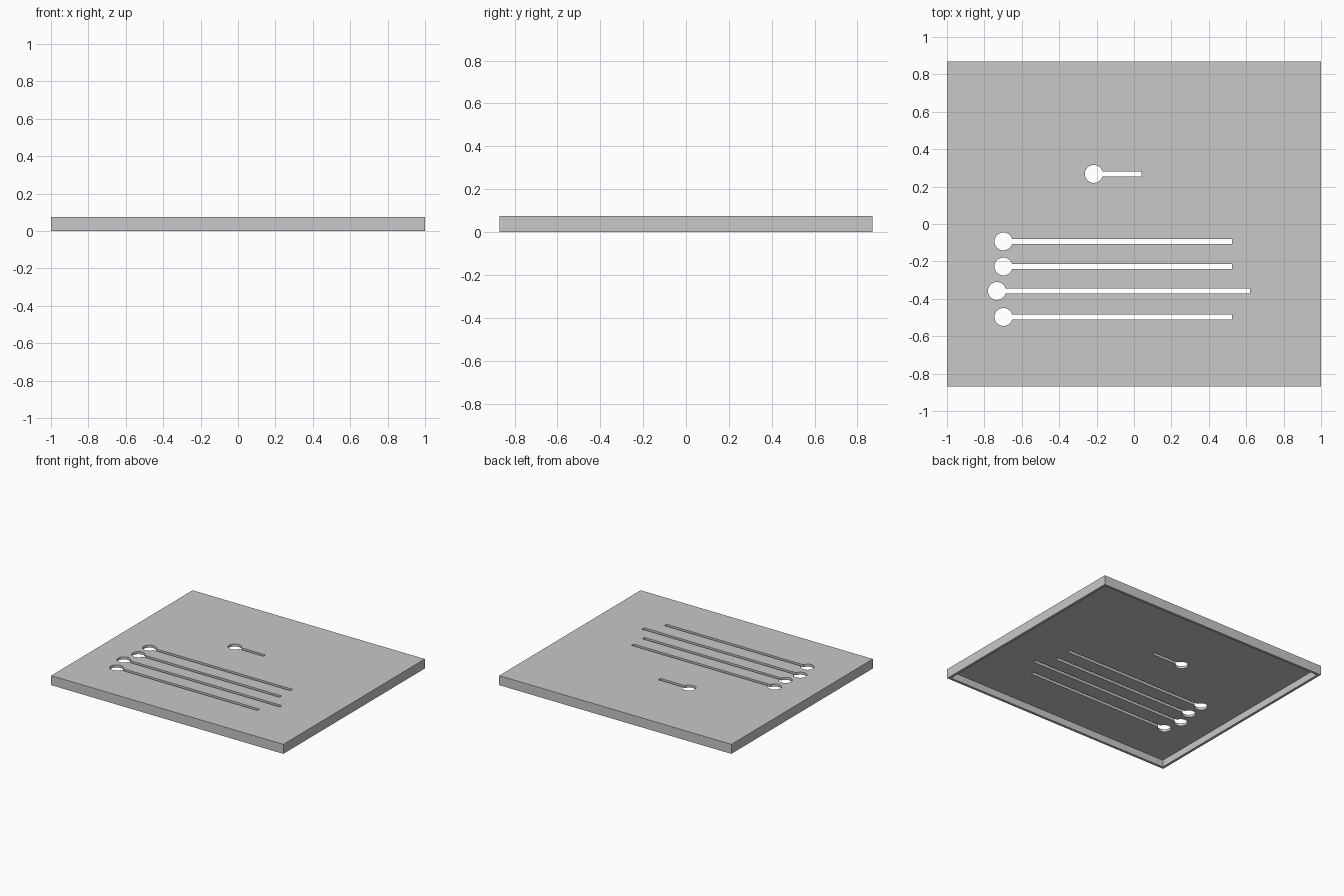
import bpy, bmesh, math

if "Cube" in bpy.data.objects:
    bpy.data.objects.remove(bpy.data.objects["Cube"])

HX, HY, H = 1.0, 0.87, 0.074   # half width, half depth, height
WALL, TOP = 0.02, 0.02         # rim and top plate thickness
HOLE_R, SLOT_R = 0.048, 0.0135 # round hole radius, slot half width

grey = bpy.data.materials.new("light_grey")
grey.diffuse_color = (0.58, 0.58, 0.58, 1)
grey.use_nodes = True
grey.node_tree.nodes["Principled BSDF"].inputs["Base Color"].default_value = grey.diffuse_color


def prism(name, outline, z0, z1):
    """Closed prism from a flat counter-clockwise outline."""
    bm = bmesh.new()
    face = bm.faces.new([bm.verts.new((x, y, z0)) for x, y in outline])
    new = bmesh.ops.extrude_face_region(bm, geom=[face])["geom"]
    for v in new:
        if isinstance(v, bmesh.types.BMVert):
            v.co.z = z1
    bmesh.ops.recalc_face_normals(bm, faces=bm.faces)
    mesh = bpy.data.meshes.new(name)
    bm.to_mesh(mesh)
    bm.free()
    mesh.materials.append(grey)
    ob = bpy.data.objects.new(name, mesh)
    bpy.context.collection.objects.link(ob)
    return ob


def rect(hx, hy):
    return [(-hx, -hy), (hx, -hy), (hx, hy), (-hx, hy)]


def keyhole(cx, cy, end):
    """Round hole at the left with a straight slot running to x = end."""
    a = math.asin(SLOT_R / HOLE_R)
    n = 32
    arc = [a + (2 * math.pi - 2 * a) * i / n for i in range(n + 1)]
    pts = [(cx + HOLE_R * math.cos(t), cy + HOLE_R * math.sin(t)) for t in arc]
    return pts + [(end, cy - SLOT_R), (end, cy + SLOT_R)]


# Shallow cover, open underneath
cover = prism("cover_panel", rect(HX, HY), 0, H)
cutters = [prism("underside_cutter", rect(HX - WALL, HY - WALL), -0.1, H - TOP)]

# Keyhole slots: hole x, hole y, slot end x
for cx, cy, end in [(-0.215, 0.268, 0.04),
                    (-0.698, -0.093, 0.525),
                    (-0.698, -0.227, 0.525),
                    (-0.733, -0.358, 0.62),
                    (-0.698, -0.497, 0.525)]:
    cutters.append(prism("slot_cutter", keyhole(cx, cy, end), H - TOP - 0.03, H + 0.1))

# Cut the recess and the slots, then drop the cutters
bpy.context.view_layer.objects.active = cover
for c in cutters:
    c.hide_render = True
    mod = cover.modifiers.new("cut", "BOOLEAN")
    mod.operation, mod.solver, mod.object = "DIFFERENCE", "EXACT", c
    bpy.ops.object.modifier_apply(modifier=mod.name)
    bpy.data.objects.remove(c)
